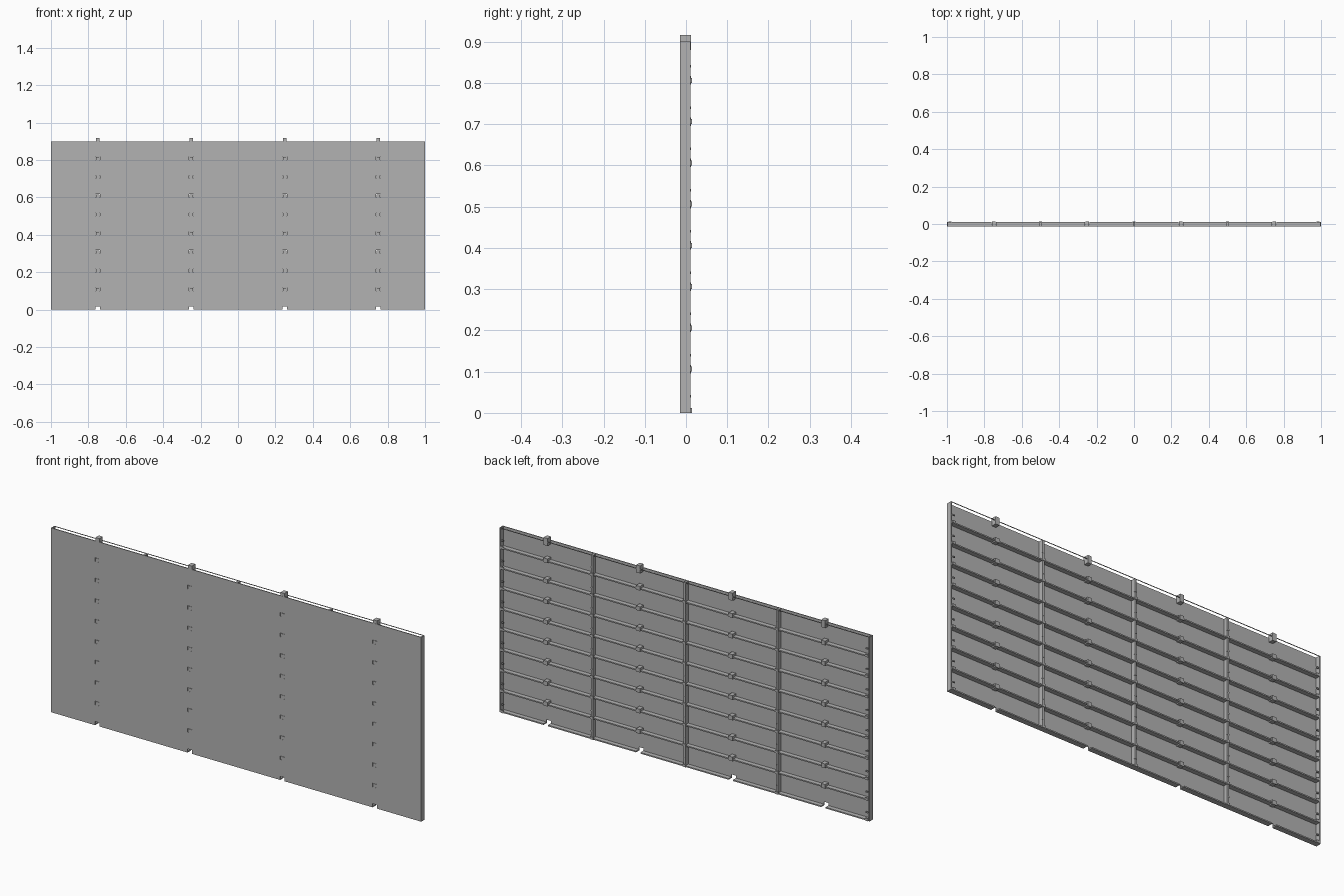
import bpy, bmesh
from mathutils import Matrix

cube = bpy.data.objects.get("Cube")
if cube:
    bpy.data.objects.remove(cube, do_unlink=True)

grey = bpy.data.materials.new("panel grey")
grey.use_nodes = True
colour = (0.45, 0.45, 0.45, 1)
grey.diffuse_color = colour
grey.node_tree.nodes["Principled BSDF"].inputs["Base Color"].default_value = colour

ROWS, PITCH = 9, 0.1
HEIGHT = ROWS * PITCH
FRONT, BACK, LIP = -0.0145, 0.0115, 0.0145
SKIN = 0.004
TABS = [-0.75, -0.25, 0.25, 0.75]
POSTS = [-0.5, 0, 0.5]
SLOT_W, SLOT_H = 0.012, 0.018      # half width and height of the slots
levels = [r * PITCH for r in range(ROWS)]


def finish(name, bm):
    mesh = bpy.data.meshes.new(name)
    bm.to_mesh(mesh)
    bm.free()
    mesh.materials.append(grey)
    obj = bpy.data.objects.new(name, mesh)
    bpy.context.collection.objects.link(obj)
    return obj


def boxes(name, spans):
    """One object made of boxes given as x, y and z ranges."""
    bm = bmesh.new()
    for span in spans:
        size = [b - a for a, b in span]
        mid = [(a + b) / 2 for a, b in span]
        bmesh.ops.create_cube(bm, size=1, matrix=Matrix.Translation(mid) @ Matrix.Diagonal((*size, 1)))
    return finish(name, bm)


# front skin: a sheet with a slot under every tab position
xs = sorted([-1, 1] + [t + s * SLOT_W for t in TABS for s in (-1, 1)])
zs = sorted(levels + [z + SLOT_H for z in levels] + [HEIGHT])
bm = bmesh.new()
grid = [[bm.verts.new((x, FRONT, z)) for x in xs] for z in zs]
for j in range(len(zs) - 1):
    for i in range(len(xs) - 1):
        if not (i % 2 and j % 2 == 0):
            bm.faces.new((grid[j][i], grid[j][i + 1], grid[j + 1][i + 1], grid[j + 1][i]))
skin = finish("front_skin", bm)
solid = skin.modifiers.new("thickness", "SOLIDIFY")
solid.thickness = SKIN
solid.offset = -1

# horizontal ribs, broken at the slots
runs = list(zip(xs[0::2], xs[1::2]))
boxes("shelf_ribs", [(run, (FRONT + SKIN, BACK), (z, z + 0.006)) for z in levels for run in runs])

# slim rail along the open top
boxes("top_rail", [((-1, 1), (BACK - 0.002, BACK), (HEIGHT - 0.003, HEIGHT))])

# side walls and upright posts
boxes("side_walls", [((-1, -0.994), (FRONT + SKIN, BACK), (0, HEIGHT)),
                     ((0.994, 1), (FRONT + SKIN, BACK), (0, HEIGHT))])
boxes("upright_posts", [((x - 0.005, x + 0.005), (FRONT + SKIN, BACK), (0, HEIGHT)) for x in POSTS])

# locking tabs that rise through the slots
boxes("locking_tabs", [((x - 0.0105, x + 0.0105), (FRONT + 0.0005, 0.0125), (z + 0.08, z + 0.1165))
                       if z == levels[-1] else
                       ((x - 0.0105, x + 0.0105), (FRONT + 0.0005, 0.0125), (z + 0.096, z + 0.1165))
                       for z in levels for x in TABS])

# small clips behind the posts and at the rib ends
clips = []
for z in levels:
    for x in POSTS + [-0.985, 0.985]:
        clips.append(((x - 0.006, x + 0.006), (BACK - 0.004, LIP - 0.002), (z + 0.037, z + 0.043)))
        clips.append(((x - 0.008, x + 0.008), (BACK - 0.004, LIP), (z, z + 0.012)))
boxes("rear_clips", clips)
